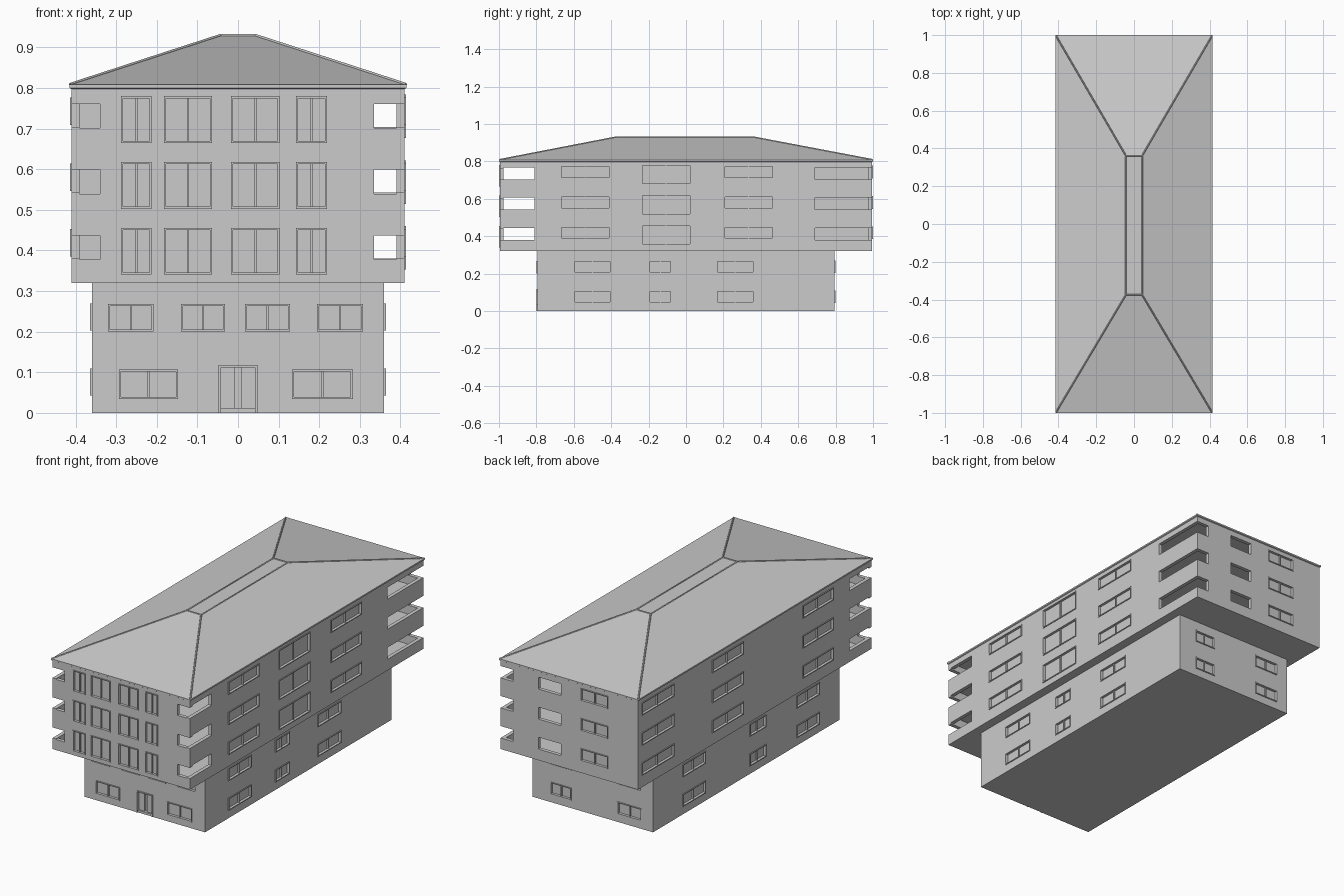
import bpy, bmesh
from mathutils import Vector

if "Cube" in bpy.data.objects:
    bpy.data.objects.remove(bpy.data.objects["Cube"])

UX, UY, LX, LY = 0.41, 0.995, 0.36, 0.795   # upper / lower half sizes
T = 0.02                                    # wall thickness


def finish(bm, name):
    me = bpy.data.meshes.new(name)
    bm.to_mesh(me)
    bm.free()
    ob = bpy.data.objects.new(name, me)
    bpy.context.collection.objects.link(ob)
    return ob


def mapper(side, X, Y):
    # wall coordinates (along, height, outward) -> world
    return {
        "front": lambda u, z, d: (u, -Y - d, z),
        "back": lambda u, z, d: (u, Y + d, z),
        "right": lambda u, z, d: (X + d, u, z),
        "left": lambda u, z, d: (-X - d, u, z)}[side]


def box(bm, f, u0, u1, z0, z1, d0, d1):
    v = [bm.verts.new(f(u, z, d)) for u in (u0, u1) for z in (z0, z1) for d in (d0, d1)]
    for q in ((0, 1, 3, 2), (4, 6, 7, 5), (0, 4, 5, 1), (2, 3, 7, 6), (0, 2, 6, 4), (1, 5, 7, 3)):
        bm.faces.new([v[i] for i in q])


def wall(name, side, X, Y, z0, z1, openings):
    # one wall sheet with rectangular openings, thickened inwards
    f = mapper(side, X, Y)
    half = X if side in ("front", "back") else Y
    us = sorted({-half, half} | {o[i] for o in openings for i in (0, 1)})
    zs = sorted({z0, z1} | {o[i] for o in openings for i in (2, 3)})
    bm = bmesh.new()
    grid = [[bm.verts.new(f(u, z, 0)) for z in zs] for u in us]
    for i in range(len(us) - 1):
        for j in range(len(zs) - 1):
            cu, cz = (us[i] + us[i + 1]) / 2, (zs[j] + zs[j + 1]) / 2
            if any(o[0] < cu < o[1] and o[2] < cz < o[3] for o in openings):
                continue
            q = [grid[i][j], grid[i + 1][j], grid[i + 1][j + 1], grid[i][j + 1]]
            bm.faces.new(q if side in ("front", "right") else q[::-1])
    bmesh.ops.delete(bm, geom=[v for v in bm.verts if not v.link_faces], context='VERTS')
    ob = finish(bm, name)
    m = ob.modifiers.new("thickness", 'SOLIDIFY')
    m.thickness, m.offset = T, -1


def windows(name, side, X, Y, rects, panes=2):
    # projecting frames, mullions and recessed glass
    f = mapper(side, X, Y)
    bm = bmesh.new()
    w = 0.005
    for u0, u1, z0, z1 in rects:
        n = panes if u1 - u0 > 0.06 else 1
        box(bm, f, u0, u1, z0, z1, -0.014, -0.010)
        for i in range(n + 1):
            c = u0 + (u1 - u0) * i / n
            box(bm, f, c - w / 2, c + w / 2, z0, z1, -0.014, 0.004 if i in (0, n) else -0.002)
        for z in (z0, z1):
            box(bm, f, u0 - w / 2, u1 + w / 2, z - w / 2, z + w / 2, -0.014, 0.004)
    bmesh.ops.recalc_face_normals(bm, faces=bm.faces)
    finish(bm, name)


def storey(tag, X, Y, z0, z1, wins, holes):
    for side in ("front", "right", "back", "left"):
        w, h = wins.get(side, []), holes.get(side, [])
        wall(f"{tag}_{side}_wall", side, X, Y, z0, z1, w + h)
        if w:
            windows(f"{tag}_{side}_windows", side, X, Y, w)
    bm = bmesh.new()
    box(bm, lambda u, z, d: (u, d, z), -X + .001, X - .001, z0, z0 + 0.012, -Y + .001, Y - .001)
    bmesh.ops.recalc_face_normals(bm, faces=bm.faces)
    finish(bm, f"{tag}_floor")


def at(spans, a, b):
    return [(u0, u1, a, b) for u0, u1 in spans]


# Lower two storeys
for k in range(2):
    z = 0.16 * k
    a, b = z + 0.045, z + 0.107
    flank = at([(-0.595, -0.405), (-0.195, -0.08), (0.165, 0.36)], a, b)
    wins = {"right": flank,
            "left": at([(-0.62, -0.43), (-0.165, -0.03), (0.35, 0.54)], a, b),
            "back": at([(-0.29, -0.15), (0.13, 0.25)], a, b)}
    holes = {}
    if k == 0:
        wins["front"] = at([(-0.29, -0.15), (0.135, 0.28)], 0.037, 0.104)
        holes["front"] = [(-0.045, 0.045, 0, 0.115)]
    else:
        wins["front"] = at([(-0.317, -0.21), (-0.138, -0.035), (0.02, 0.125), (0.197, 0.305)],
                           0.203, 0.266)
    storey(f"lower_{k}", LX, LY, z, z + 0.16, wins, holes)

# Entrance: back panel and two door leaves
bm = bmesh.new()
f = mapper("front", LX, LY)
box(bm, f, -0.05, 0.05, 0, 0.118, -0.03, -0.022)
for s in (-1, 1):
    u0, u1 = sorted((s * 0.007, s * 0.042))
    box(bm, f, u0, u1, 0.002, 0.112, -0.024, -0.010)
    box(bm, f, s * 0.045 - 0.003, s * 0.045 + 0.003, 0, 0.117, -0.02, 0.004)
box(bm, f, -0.048, 0.048, 0.112, 0.118, -0.02, 0.004)
bmesh.ops.recalc_face_normals(bm, faces=bm.faces)
finish(bm, "entrance_doors")

# Upper three storeys with open corners
H = 0.162
for k in range(3):
    z = 0.32 + H * k
    a, b = z + 0.067, z + 0.130
    wins = {"front": at([(-0.285, -0.215), (-0.18, -0.067), (-0.015, 0.10), (0.145, 0.217)],
                        z + 0.023, z + 0.133),
            "right": at([(-0.667, -0.41), (0.206, 0.464)], a, b)
            + [(-0.235, 0.023, z + 0.035, z + 0.137)],
            "left": at([(-0.667, -0.41), (0.10, 0.36), (0.69, 0.96)], a, b),
            "back": at([(-0.23, -0.07)], a, b)}
    a, b = z + 0.057, z + 0.117
    c, d = z + 0.060, z + 0.124
    holes = {"front": at([(-UX, -0.34), (0.335, UX)], a, b),
             "right": at([(-UY, -0.81), (0.69, UY)], c, d),
             "left": at([(-UY, -0.81)], c, d),
             "back": at([(0.05, 0.185), (0.335, UX)], c, d)}
    storey(f"upper_{k}", UX, UY, z, z + H, wins, holes)

# Hipped roof with flat ridge strip
bm = bmesh.new()
rings = []
for x, y0, y1, z in ((UX, -UY, UY, 0.797), (0.415, -1, 1, 0.80), (0.415, -1, 1, 0.808),
                     (0.043, -0.375, 0.362, 0.929)):
    rings.append([bm.verts.new(p) for p in ((-x, y0, z), (x, y0, z), (x, y1, z), (-x, y1, z))])
for r, s in zip(rings, rings[1:]):
    for i in range(4):
        bm.faces.new((r[i], r[(i + 1) % 4], s[(i + 1) % 4], s[i]))
bm.faces.new(rings[0][::-1])
bm.faces.new(rings[-1])
eave = [v.co.copy() for v in rings[2]]
top = [v.co.copy() for v in rings[3]]
finish(bm, "hipped_roof")

# Hip and ridge cappings
cu = bpy.data.curves.new("roof_cappings", 'CURVE')
cu.dimensions = '3D'
cu.bevel_depth = 0.004
cu.bevel_resolution = 0
for p, q in list(zip(eave, top)) + [(top[i], top[(i + 1) % 4]) for i in range(4)]:
    sp = cu.splines.new('POLY')
    sp.points.add(1)
    sp.points[0].co = (*(p.lerp(q, 0.005)), 1)
    sp.points[1].co = (*q, 1)
bpy.context.collection.objects.link(bpy.data.objects.new("roof_cappings", cu))
